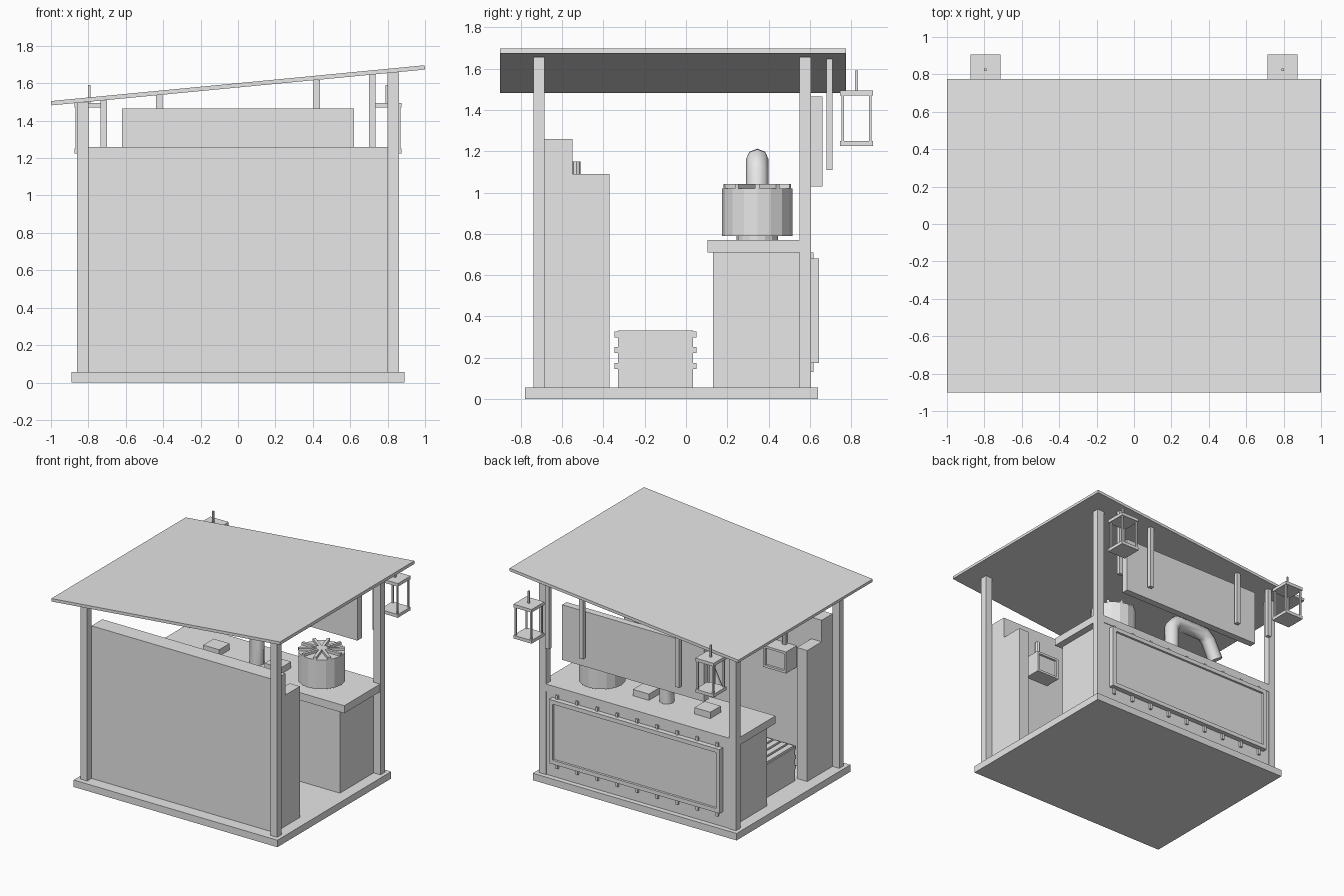
import bpy, bmesh, math
from mathutils import Vector

cube = bpy.data.objects.get("Cube")
if cube:
    bpy.data.objects.remove(cube, do_unlink=True)

grey = bpy.data.materials.new("plain_grey")
grey.use_nodes = True
grey.diffuse_color = (0.8, 0.8, 0.8, 1)
grey.node_tree.nodes["Principled BSDF"].inputs["Base Color"].default_value = (0.8, 0.8, 0.8, 1)

FLOOR = 0.055
TILT = 0.0955


def add_object(name, bm):
    mesh = bpy.data.meshes.new(name)
    bm.to_mesh(mesh)
    bm.free()
    mesh.materials.append(grey)
    obj = bpy.data.objects.new(name, mesh)
    bpy.context.collection.objects.link(obj)
    return obj


def box(name, x, y, z, recess_dir=None, border=0.03, depth=0.015):
    """Box from (min, max) ranges; optionally recess the face looking along recess_dir."""
    bm = bmesh.new()
    bmesh.ops.create_cube(bm, size=1)
    for v in bm.verts:
        for i, (lo, hi) in enumerate((x, y, z)):
            v.co[i] = lo if v.co[i] < 0 else hi
    bm.normal_update()
    if recess_dir:
        face = [f for f in bm.faces if f.normal.dot(Vector(recess_dir)) > 0.9]
        bmesh.ops.inset_region(bm, faces=face, thickness=border)
        inner = bmesh.ops.inset_region(bm, faces=face, thickness=0.002, depth=-depth)
    return add_object(name, bm)


def around(c, w):
    return (c - w / 2, c + w / 2)


def cylinder(name, x, y, z, r, sides=16):
    bm = bmesh.new()
    bmesh.ops.create_cone(bm, cap_ends=True, segments=sides, radius1=r, radius2=r, depth=z[1] - z[0])
    bmesh.ops.translate(bm, vec=(x, y, sum(z) / 2), verts=bm.verts)
    return add_object(name, bm)


def roof_under(x):
    return 1.577 + math.tan(TILT) * x


# Floor and sloping roof
box("floor", (-0.89, 0.89), (-0.78, 0.64), (0, FLOOR))
roof = box("roof", (-1.0035, 1.0035), around(0, 1.677), around(0, 0.023))
roof.location = (0, -0.063, 1.589)
roof.rotation_euler = (0, -TILT, 0)

# Parts mirrored to both sides
for side, s in (("right", -1), ("left", 1)):
    x = 0.83 * s
    for place, y in (("front", -0.712), ("back", 0.578)):
        box(f"{place}_{side}_post", around(x, 0.06), around(y, 0.055), (FLOOR, roof_under(x)))

    # Shelf end column and wall boxes with their pipes
    box(f"{side}_wall_column", around(0.755 * s, 0.09), (-0.55, -0.37), (FLOOR, 1.09))
    box(f"{side}_wall_box", around(0.48 * s, 0.2), (-0.55, -0.42), (0.83, 1.0), (0, 1, 0), 0.025)
    cylinder(f"{side}_wall_pipe", 0.49 * s, -0.53, (1.0, 1.15), 0.02, 8)

    # Hanging strips behind the sign
    for label, px in (("inner", 0.42), ("outer", 0.718)):
        box(f"{side}_{label}_strip", around(px * s, 0.035), around(0.695, 0.03),
            (1.11, roof_under(px * s)))

    # Lantern
    lx, ly = 0.795 * s, 0.825
    for label, z in (("base", (1.225, 1.25)), ("cap", (1.47, 1.495))):
        box(f"{side}_lantern_{label}", around(lx, 0.16), around(ly, 0.16), z)
    for i in (-1, 1):
        for j in (-1, 1):
            box(f"{side}_lantern_bar", around(lx + 0.067 * i, 0.012),
                around(ly + 0.067 * j, 0.012), (1.25, 1.47))
    box(f"{side}_lantern_hook", around(lx, 0.012), around(ly, 0.014), (1.495, 1.59))

# Front wall and hanging sign
box("front_wall", (-0.8, 0.8), (-0.685, -0.55), (FLOOR, 1.26))
box("sign_board", (-0.62, 0.62), (0.605, 0.66), (1.03, 1.465))

# Counter with battens and a framed panel
box("counter_body", (-0.8, 0.8), (0.13, 0.6), (FLOOR, 0.71))
box("counter_top", (-0.855, 0.855), (0.105, 0.605), (0.71, 0.77))
box("counter_panel", (-0.745, 0.745), (0.605, 0.645), (0.175, 0.68), (0, 1, 0), 0.045)
for i in range(9):
    box("counter_batten", around(-0.7 + 0.175 * i, 0.02), (0.595, 0.617), (0.13, 0.71))

# Drum with a ribbed lid
dx, dy = 0.49, 0.345
cylinder("drum_foot", dx, dy, (0.77, 0.79), 0.1)
cylinder("drum", dx, dy, (0.79, 1.02), 0.17)
cylinder("drum_hub", dx, dy, (1.02, 1.04), 0.03)
for i in range(10):
    rib = box("drum_rib", (0.01, 0.168), around(0, 0.022), (1.018, 1.04))
    rib.location = (dx, dy, 0)
    rib.rotation_euler.z = math.tau * i / 10

# Bent tap on the counter
curve = bpy.data.curves.new("tap", "CURVE")
curve.dimensions = "3D"
curve.bevel_depth = 0.055
curve.bevel_resolution = 2
curve.use_fill_caps = True
path = [(-0.075, 0.77), (-0.075, 1.1), (-0.12, 1.16), (-0.38, 1.16), (-0.43, 1.12), (-0.5, 0.98)]
spline = curve.splines.new("POLY")
spline.points.add(len(path) - 1)
for p, (x, z) in zip(spline.points, path):
    p.co = (x, dy, z, 1)
curve.materials.append(grey)
bpy.context.collection.objects.link(bpy.data.objects.new("tap", curve))

# Small boxes beside the tap
for x in (-0.43, 0.107):
    box("counter_tray", around(x, 0.14), around(dy, 0.13), (0.77, 0.82))

# Slatted crate
cx = (-0.72, -0.22)
box("crate", cx, (-0.33, 0.035), (FLOOR, 0.315))
for z in (0.16, 0.238, 0.313):
    for y in ((-0.345, -0.33), (0.035, 0.05)):
        box("crate_side_slat", cx, y, around(z, 0.028))
for i in range(8):
    box("crate_top_slat", around(cx[0] + 0.03 + 0.063 * i, 0.045), (-0.33, 0.035), (0.315, 0.332))
